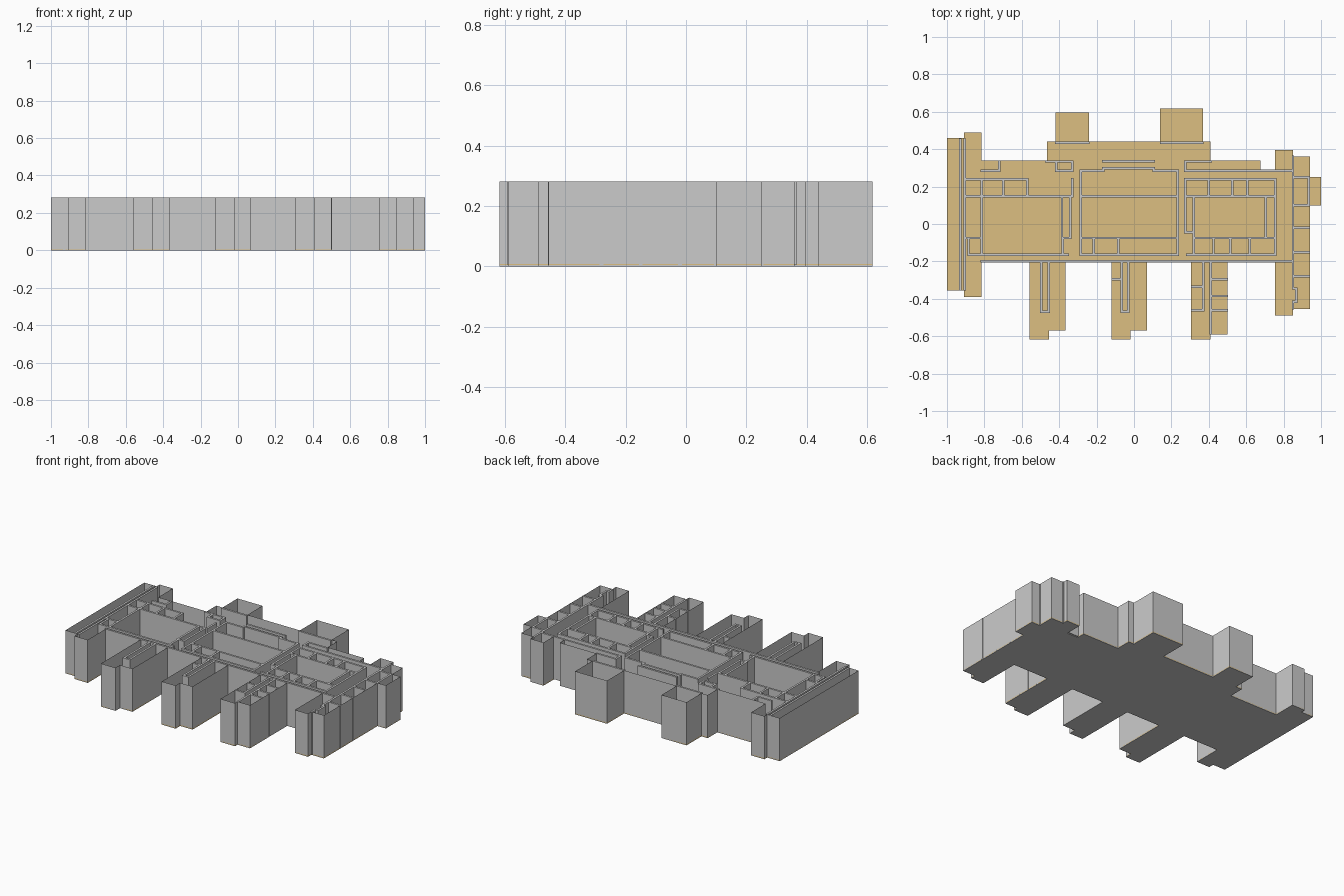
import bpy, bmesh

if "Cube" in bpy.data.objects:
    bpy.data.objects.remove(bpy.data.objects["Cube"])

T = 0.013      # wall thickness
H = 0.282      # wall height
FLOOR = 0.008  # top of the floor


def finish(name, bm, mat=None):
    bmesh.ops.recalc_face_normals(bm, faces=bm.faces)
    me = bpy.data.meshes.new(name)
    bm.to_mesh(me)
    bm.free()
    ob = bpy.data.objects.new(name, me)
    bpy.context.collection.objects.link(ob)
    if mat:
        me.materials.append(mat)


def extrude(bm, faces, height):
    r = bmesh.ops.extrude_face_region(bm, geom=faces)
    top = [v for v in r["geom"] if isinstance(v, bmesh.types.BMVert)]
    bmesh.ops.translate(bm, verts=top, vec=(0, 0, height))


# building outline: x and y change in turn, corner by corner
steps = [.46, -.91, .49, -.815, .34, -.465, .44, -.42, .595, -.24, .44, .14, .617,
         .37, .44, .41, .34, .675, .285, .755, .395, .85, .36, .94, .25, 1, .1, .94,
         -.455, .85, -.49, .755, -.205, .5, -.59, .41, -.617, .305, -.205, .07, -.57,
         -.02, -.617, -.12, -.205, -.365, -.57, -.455, -.617, -.56, -.205, -.815,
         -.39, -.91, -.355]
outline = [(-1, -.355)]
for i, s in enumerate(steps):
    x, y = outline[-1]
    outline.append((s, y) if i % 2 else (x, s))


def outline_face(z):
    bm = bmesh.new()
    face = bm.faces.new([bm.verts.new((x, y, z)) for x, y in outline])
    return bm, face


# base slab
bm, f = outline_face(0)
extrude(bm, [f], FLOOR / 2)
finish("base_slab", bm)

# coloured floor, just inside the outer walls
tan = bpy.data.materials.new("floor_tan")
tan.diffuse_color = (0.72, 0.52, 0.22, 1)
tan.use_nodes = True
tan.node_tree.nodes["Principled BSDF"].inputs["Base Color"].default_value = tan.diffuse_color
bm, f = outline_face(FLOOR)
bmesh.ops.inset_region(bm, faces=[f], thickness=T / 2, use_even_offset=True, use_boundary=True)
bmesh.ops.delete(bm, geom=[g for g in bm.faces if g is not f], context="FACES")
extrude(bm, [f], -FLOOR / 2)
finish("floor", bm, tan)

# outer walls: an inset ring pulled up
bm, f = outline_face(0)
bmesh.ops.inset_region(bm, faces=[f], thickness=T, use_even_offset=True, use_boundary=True)
bmesh.ops.delete(bm, geom=[f], context="FACES_ONLY")
extrude(bm, bm.faces[:], H)
finish("outer_walls", bm)


class Walls:
    """Collects straight partition walls into one object."""

    def __init__(self):
        self.bm = bmesh.new()

    def box(self, x0, x1, y0, y1):
        vs = [self.bm.verts.new((x, y, FLOOR / 2)) for x, y in
              ((x0, y0), (x1, y0), (x1, y1), (x0, y1))]
        extrude(self.bm, [self.bm.faces.new(vs)], H - FLOOR / 2)

    def h(self, y, *spans):
        for x0, x1 in spans:
            self.box(x0 - T / 2, x1 + T / 2, y - T / 2, y + T / 2)

    def v(self, y0, y1, *xs):
        for x in xs:
            self.box(x - T / 2, x + T / 2, y0 - T / 2, y1 + T / 2)


# shared walls: front corridor and tower backs
w = Walls()
w.h(-.199, (-.815, .84))
w.h(.434, (-.415, -.245), (.145, .365))
finish("corridor_walls", w.bm)

# left part
w = Walls()
w.v(-.35, .45, -.93, -.905)
w.h(.24, (-.905, -.57))
w.h(.148, (-.905, -.33))
w.v(.148, .24, -.815, -.7, -.57, -.33)
w.v(-.075, .148, -.815, -.385, -.34)
w.h(-.075, (-.905, -.815), (-.385, -.34))
w.v(-.165, -.075, -.885, -.815, -.38)
w.h(-.165, (-.885, -.355))
w.h(.285, (-.815, -.72), (-.415, -.33))
w.v(.285, .334, -.72, -.415, -.33)
w.h(.334, (-.47, -.33))
finish("left_partitions", w.bm)

# middle rooms
w = Walls()
w.v(-.165, .285, -.285, .235)
for y in (.148, -.075, -.165):
    w.h(y, (-.285, .235))
w.h(.285, (-.285, -.165), (.105, .235))
w.h(.298, (-.165, .105))
w.h(.335, (-.165, .105))
w.v(-.165, -.075, -.215, -.085)
finish("middle_partitions", w.bm)

# right rooms
w = Walls()
w.h(.334, (.275, .41))
w.v(.285, .334, .275)
w.h(.285, (.275, .85))
w.h(.24, (.275, .755))
w.h(.148, (.275, .755))
w.v(.148, .24, .4, .525, .605)
w.v(-.045, .24, .275)
w.h(-.045, (.275, .32))
w.v(-.075, .148, .32, .705)
w.v(-.165, .24, .755)
w.h(-.075, (.32, .755))
w.v(-.165, -.075, .32, .425, .515, .62)
w.h(-.165, (.285, .755))
finish("right_partitions", w.bm)

# right wing rooms
w = Walls()
w.v(-.345, .36, .85)
w.v(-.415, -.345, .867)
w.v(-.45, -.415, .85)
w.h(-.345, (.85, .867))
w.h(-.415, (.85, .867))
for y in (.25, .1, -.02, -.15, -.28):
    w.h(y, (.855, .935))
w.v(.1, .25, .934)
finish("right_wing_partitions", w.bm)

# three front wings
w = Walls()
for x0, x1 in ((-.495, -.455), (-.065, -.03)):
    w.v(-.47, -.205, x0, x1)
    w.h(-.47, (x0, x1))
w.h(-.295, (-.115, -.065))
w.v(-.46, -.205, .37)
w.v(-.585, -.205, .41)
for y in (-.335, -.46):
    w.h(y, (.31, .37))
for y in (-.295, -.385, -.46):
    w.h(y, (.41, .495))
finish("front_wing_partitions", w.bm)
